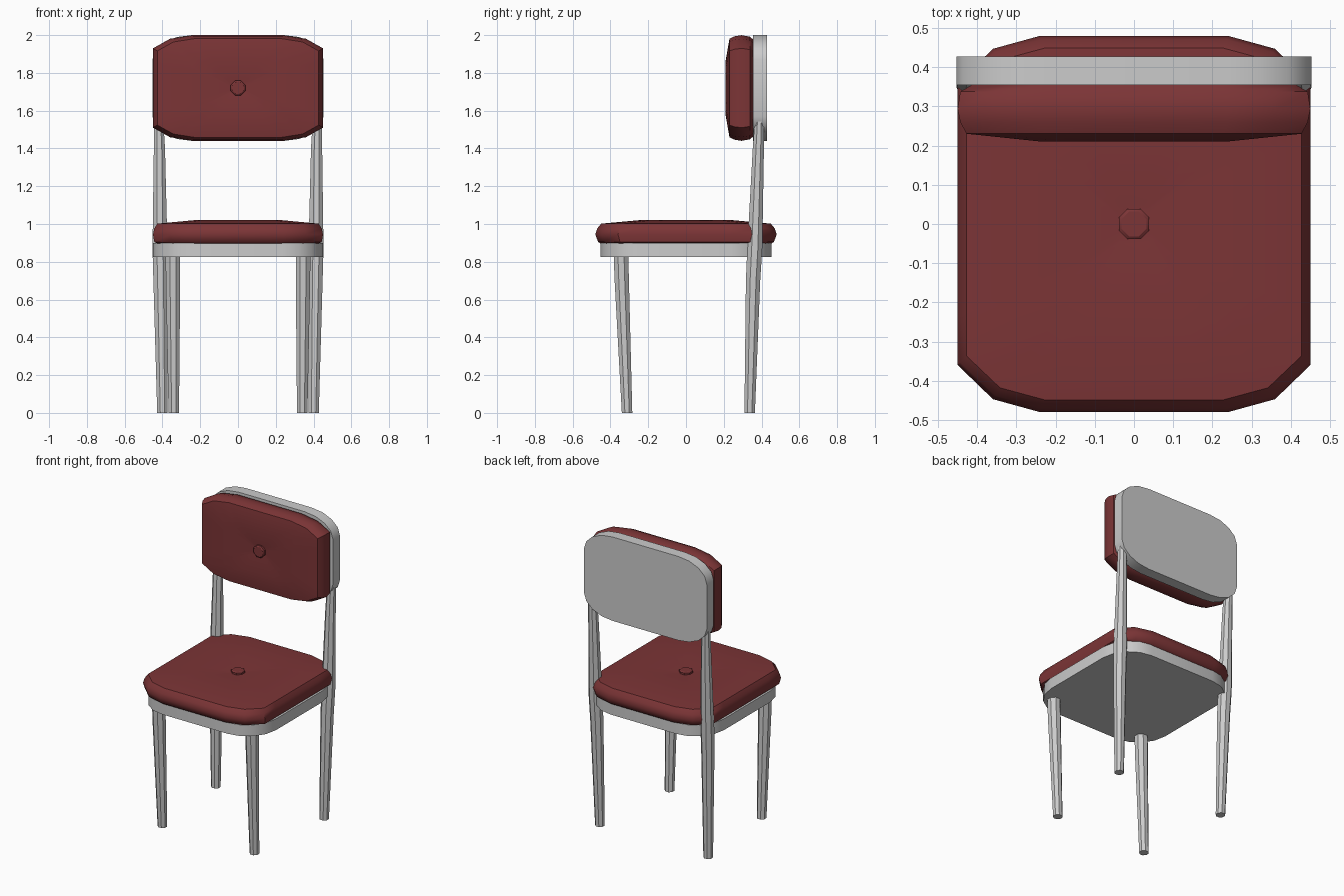
import bpy, bmesh, math
from mathutils import Matrix, Vector

if "Cube" in bpy.data.objects:
    bpy.data.objects.remove(bpy.data.objects["Cube"])

red = bpy.data.materials.new("red_fabric")
red.diffuse_color = (0.2, 0.035, 0.037, 1)
red.use_nodes = True
red.node_tree.nodes["Principled BSDF"].inputs["Base Color"].default_value = red.diffuse_color


def loft(name, rings, mat=None, matrix=Matrix(), smooth=None):
    """Skin a list of equal-length point rings and cap both ends."""
    bm = bmesh.new()
    loops = [[bm.verts.new(matrix @ Vector(p)) for p in r] for r in rings]
    n = len(loops[0])
    for a, b in zip(loops, loops[1:]):
        for i in range(n):
            j = (i + 1) % n
            bm.faces.new((a[i], a[j], b[j], b[i]))
    bm.faces.new(loops[0][::-1])
    bm.faces.new(loops[-1])
    bmesh.ops.recalc_face_normals(bm, faces=bm.faces)
    me = bpy.data.meshes.new(name)
    bm.to_mesh(me)
    bm.free()
    ob = bpy.data.objects.new(name, me)
    bpy.context.collection.objects.link(ob)
    if mat:
        me.materials.append(mat)
    if smooth:
        bpy.ops.object.select_all(action='DESELECT')
        bpy.context.view_layer.objects.active = ob
        ob.select_set(True)
        bpy.ops.object.shade_smooth_by_angle(angle=math.radians(smooth))
    return ob


def four_corners(corner):
    """Mirror one corner (listed counter-clockwise) into a closed outline."""
    rev = corner[::-1]
    return (corner + [(-x, y) for x, y in rev]
            + [(-x, -y) for x, y in corner] + [(x, -y) for x, y in rev])


def circle(x, y, z, r, n=8):
    return [(x + r * math.cos(math.tau * (i + .5) / n),
             y + r * math.sin(math.tau * (i + .5) / n), z) for i in range(n)]


def board(name, hx, hy, rx, ry, z0, z1, matrix=Matrix()):
    """Flat panel with rounded corners."""
    angles = [math.pi / 2 * i / 4 for i in range(5)]
    out = four_corners([(hx - rx + rx * math.cos(a), hy - ry + ry * math.sin(a))
                        for a in angles])
    loft(name, [[(x, y, z) for x, y in out] for z in (z0, z1)], None, matrix, 30)


def cushion(name, sy, h, matrix):
    """Padded cushion with chamfered corners and a dimple for the button."""
    out = four_corners([(.45, .24), (.45, .36), (.36, .447), (.24, .48)])
    # (scale in x, scale in y, height fraction)
    prof = [(.92, .92, 0), (.985, .97, .12), (1, 1, .42), (.985, .98, .66),
            (.95, .935, .86), (.52, .52, 1), (.1, .1, .84)]
    loft(name, [[(x * a, y * b * sy, t * h) for x, y in out] for a, b, t in prof],
         red, matrix, 40)
    loft(name + "_button", [circle(0, 0, h * .75, .042), circle(0, 0, h * .93, .042),
                            circle(0, 0, h * .97, .034)], red, matrix, 30)


# seat
board("seat_frame", .45, .453, .21, .21, .825, .9)
cushion("seat_cushion", 1, .13, Matrix.Translation((0, 0, .89)))

# backrest, the same parts stood upright facing the front
upright = Matrix.Translation((0, .355, 1.72)) @ Matrix.Rotation(math.pi / 2, 4, 'X')
board("back_panel", .453, .28, .21, .13, -.073, 0, upright)
cushion("back_cushion", .583, .145, upright)

# legs
for side, s in (("left", -1), ("right", 1)):
    loft("front_leg_" + side, [circle(s * .34, -.312, 0, .03),
                               circle(s * .344, -.34, .7, .041),
                               circle(s * .345, -.345, .86, .042)], None, smooth=30)
    loft("back_leg_" + side, [circle(s * .4, .337, 0, .03),
                              circle(s * .41, .355, .7, .041),
                              circle(s * .413, .364, .87, .043),
                              circle(s * .416, .383, 1.4, .032),
                              circle(s * .42, .389, 1.56, .026)], None, smooth=30)
